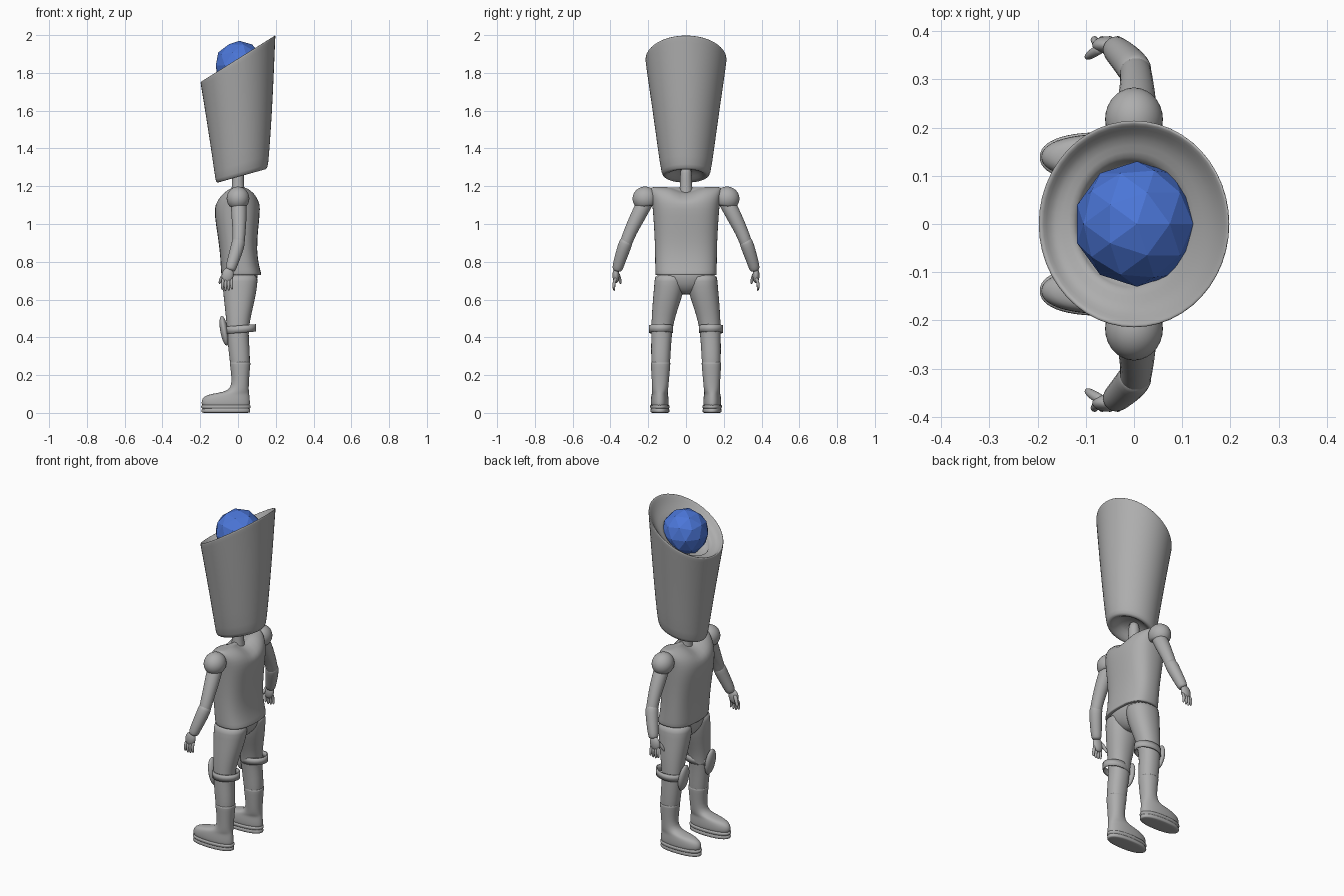
import bpy, bmesh, math
from mathutils import Vector

def material(name, rgb):
    m = bpy.data.materials.new(name)
    m.diffuse_color = (*rgb, 1)
    return m

GRAY = material("gray", (0.42, 0.42, 0.42))
BLUE = material("blue", (0.07, 0.18, 0.68))
N = 24

def finish(name, bm, mat=GRAY, smooth=True, sub=1):
    bmesh.ops.recalc_face_normals(bm, faces=bm.faces)
    me = bpy.data.meshes.new(name)
    bm.to_mesh(me)
    bm.free()
    me.materials.append(mat)
    for p in me.polygons:
        p.use_smooth = smooth
    ob = bpy.data.objects.new(name, me)
    bpy.context.collection.objects.link(ob)
    if sub:
        mod = ob.modifiers.new("smooth", 'SUBSURF')
        mod.levels = mod.render_levels = sub
    return ob

def skin(name, rings, closed=False, tweak=None, sub=1):
    """Bridge rings of points into one surface."""
    bm = bmesh.new()
    vs = [[bm.verts.new(tweak(Vector(p)) if tweak else p) for p in r] for r in rings]
    k = len(rings[0])
    pairs = list(zip(vs, vs[1:])) + ([(vs[-1], vs[0])] if closed else [])
    for a, b in pairs:
        for i in range(k):
            j = (i + 1) % k
            bm.faces.new((a[i], a[j], b[j], b[i]))
    if not closed:
        bm.faces.new(vs[0])
        bm.faces.new(vs[-1])
    return finish(name, bm, sub=sub)

def oval(cx, cy, z, rx, ry, e=2.0, slope=0.0):
    pts = []
    for i in range(N):
        a = 2 * math.pi * i / N
        c, s = math.cos(a), math.sin(a)
        x = cx + rx * math.copysign(abs(c) ** (2 / e), c)
        y = cy + ry * math.copysign(abs(s) ** (2 / e), s)
        pts.append((x, y, z + slope * x))
    return pts

def loft(name, rows, side=1, e=2.0, tweak=None):
    """Rows of z, x min, x max, y min, y max."""
    return skin(name, [oval((a + b) / 2, side * (c + d) / 2, z, (b - a) / 2, (d - c) / 2, e)
                       for z, a, b, c, d in rows], tweak=tweak)

def tube(name, path, side=1, k=12):
    """Path of x, y, z, radius."""
    pts = [Vector((x, side * y, z)) for x, y, z, r in path]
    rings = []
    for i, p in enumerate(pts):
        t = (pts[min(i + 1, len(pts) - 1)] - pts[max(i - 1, 0)]).normalized()
        u = t.cross(Vector((1, 0.01, 0))).normalized()
        v = t.cross(u)
        r = path[i][3] * 1.04
        rings.append([p + r * (math.cos(2 * math.pi * j / k) * u + math.sin(2 * math.pi * j / k) * v)
                      for j in range(k)])
    return skin(name, rings)

def ellipsoid(name, loc, radii, rot=(0, 0, 0), cut=None):
    bm = bmesh.new()
    bmesh.ops.create_uvsphere(bm, u_segments=28, v_segments=18, radius=1)
    if cut is not None:
        for v in bm.verts:
            v.co.z = max(v.co.z, cut)
    ob = finish(name, bm, sub=0)
    ob.location, ob.scale, ob.rotation_euler = loc, radii, rot
    return ob

# Slanted bucket helmet with hollow top and recessed underside
helmet = [(.02, 1.30, .28, .05, .05), (.02, 1.268, .28, .09, .08), (.02, 1.246, .28, .12, .105),
          (.02, 1.25, .28, .138, .125), (.02, 1.285, .28, .143, .136), (.015, 1.5, .38, .166, .165),
          (.005, 1.75, .55, .189, .201), (0, 1.86, .61, .199, .216), (0, 1.875, .625, .201, .218),
          (0, 1.877, .625, .195, .211), (0, 1.862, .625, .185, .2), (-.002, 1.835, .62, .165, .18),
          (-.005, 1.825, .6, .13, .15), (-.006, 1.815, .6, .112, .13), (-.006, 1.76, .6, .105, .125)]
skin("helmet", [oval(cx, 0, z, rx, ry, slope=s) for cx, z, s, rx, ry in helmet])

# Faceted ball in the helmet
bm = bmesh.new()
bmesh.ops.create_icosphere(bm, subdivisions=2, radius=.13)
finish("ball", bm, BLUE, smooth=False, sub=0).location = (.006, 0, 1.84)

# Neck
tube("neck", [(0, 0, 1.12, .045), (0, 0, 1.17, .035), (0, 0, 1.22, .031), (0, 0, 1.32, .031)])

# Shirt with a dipped neckline
def neckline(p):
    if p.z > 1.14 and abs(p.y) < .08:
        p.z -= .04 * (1 - abs(p.y) / .08)
    return p

shirt = [(.735, -.07, .1, .14), (.727, -.085, .122, .16), (.732, -.09, .126, .164), (.78, -.092, .111, .164),
         (.86, -.097, .1, .165), (.95, -.11, .105, .168), (1.05, -.126, .116, .175), (1.11, -.122, .118, .18),
         (1.155, -.098, .102, .188), (1.183, -.06, .07, .19), (1.195, -.03, .04, .185), (1.196, -.01, .02, .17)]
loft("shirt", [(z, a, b, -h, h) for z, a, b, h in shirt], e=2.6, tweak=neckline)

# Hips
loft("hips", [(.625, -.03, .04, -.03, .03), (.645, -.05, .07, -.06, .06), (.68, -.078, .098, -.12, .12),
              (.74, -.085, .108, -.158, .158), (.76, -.08, .1, -.15, .15)], e=2.3)

for side, label in ((1, "left"), (-1, "right")):
    # Trouser leg
    loft("leg_" + label,
         [(.74, -.08, .105, .005, .164), (.7, -.082, .105, .005, .167), (.64, -.08, .098, .012, .172),
          (.56, -.07, .08, .04, .179), (.48, -.062, .062, .065, .183), (.42, -.058, .055, .074, .184),
          (.34, -.052, .062, .08, .185), (.26, -.042, .064, .084, .184), (.2, -.034, .06, .088, .182)], side, 2.2)
    # Boot with sole
    loft("boot_" + label,
         [(.03, -.18, .06, .097, .18), (.04, -.193, .064, .092, .186), (.062, -.195, .064, .091, .187),
          (.085, -.185, .062, .093, .185), (.1, -.15, .06, .096, .182), (.11, -.075, .058, .096, .18),
          (.13, -.04, .057, .094, .18), (.17, -.032, .058, .09, .181), (.25, -.042, .065, .083, .186),
          (.268, -.045, .067, .082, .187), (.27, -.04, .06, .086, .183)], side, 2.2)
    loft("sole_" + label,
         [(0, -.185, .058, .095, .18), (.001, -.195, .066, .087, .189), (.018, -.195, .066, .087, .189),
          (.02, -.189, .062, .091, .186), (.024, -.189, .062, .091, .186), (.026, -.197, .068, .086, .191),
          (.04, -.197, .068, .086, .191), (.043, -.185, .06, .093, .184)], side, 2.3)
    # Knee pad and strap
    ellipsoid("knee_pad_" + label, (-.073, side * .126, .435), (.021, .04, .08), (0, math.radians(-10), 0))
    skin("knee_strap_" + label,
         [oval(.015, side * .132, z, .08 - t, .064 - t, slope=.08)
          for z, t in ((.423, 0), (.462, 0), (.462, .007), (.423, .007))], closed=True, sub=0)
    # Shoulder pad
    ellipsoid("shoulder_pad_" + label, (0, side * .217, 1.135), (.06, .066, .063),
              (side * math.radians(-8), 0, 0), cut=-.65)
    # Arm
    tube("upper_arm_" + label, [(0, .19, 1.15, .04), (.004, .225, 1.1, .042), (.006, .26, 1.03, .04),
                                (.006, .295, .96, .034), (.003, .318, .9, .033), (0, .325, .88, .03)], side)
    tube("forearm_" + label, [(.006, .31, .92, .03), (.003, .318, .905, .036), (-.008, .333, .86, .035),
                              (-.028, .353, .8, .031), (-.04, .364, .76, .028), (-.042, .366, .752, .02)], side)
    # Hand
    ellipsoid("palm_" + label, (-.055, side * .371, .728), (.031, .018, .042), (0, math.radians(12), 0))
    for i in range(4):
        x, d = -.077 + .015 * i, abs(i - 1.4)
        tube(f"finger_{i}_{label}", [(x, .37, .72, .009), (x - .004, .381, .69, .009),
                                     (x - .006 + .002 * i, .383, .662 + .004 * d, .008),
                                     (x - .006 + .002 * i, .378, .642 + .006 * d, .005)], side, 8)
    tube("thumb_" + label, [(-.065, .366, .745, .012), (-.083, .356, .72, .011),
                            (-.094, .348, .698, .009), (-.099, .345, .682, .005)], side, 8)
